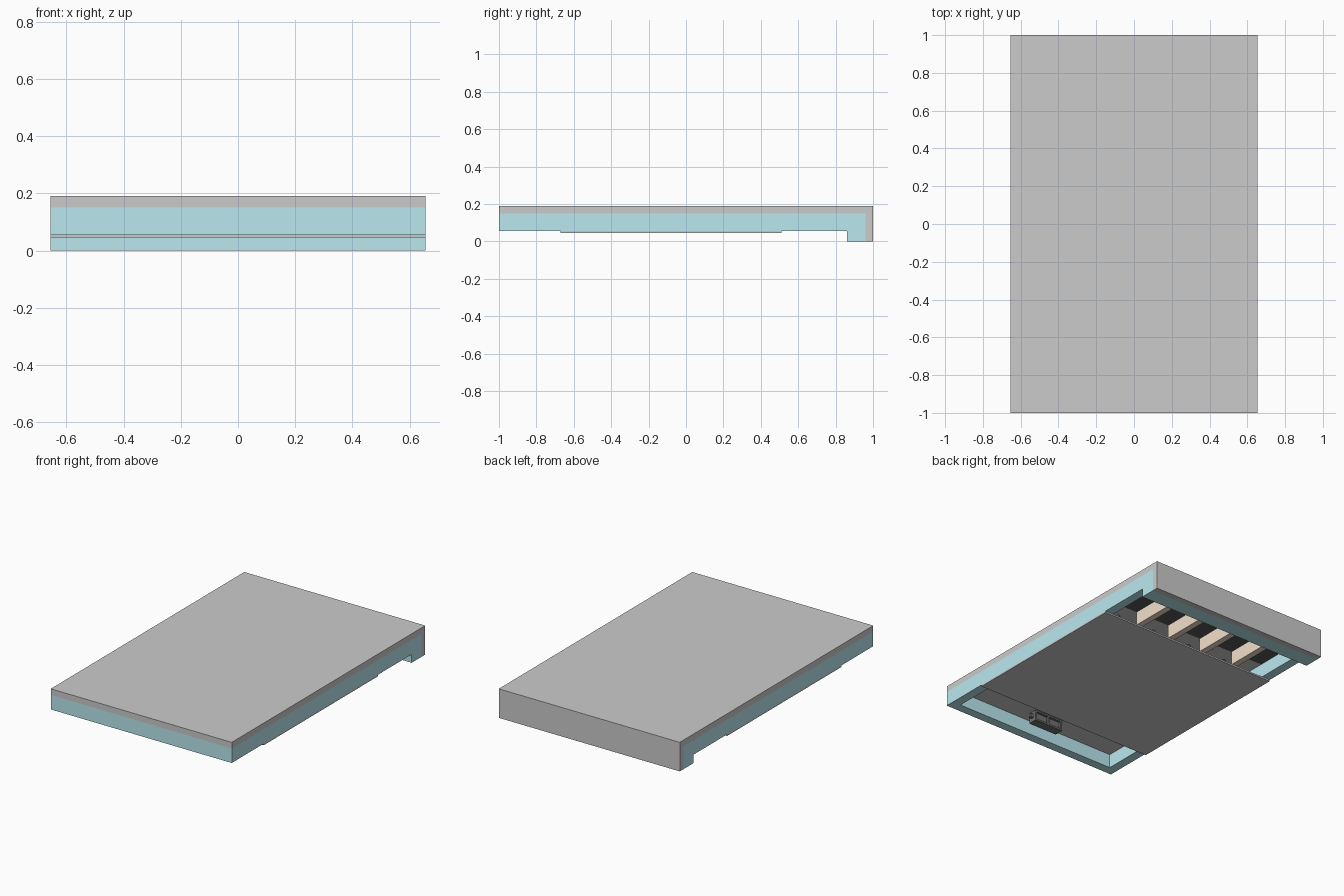
import bpy, bmesh

if "Cube" in bpy.data.objects:
    bpy.data.objects.remove(bpy.data.objects["Cube"])

HW = 0.655      # half width of the whole panel
WALL = 0.06     # frame wall thickness


def material(name, rgb):
    m = bpy.data.materials.new(name)
    m.diffuse_color = (*rgb, 1)
    m.use_nodes = True
    m.node_tree.nodes["Principled BSDF"].inputs["Base Color"].default_value = m.diffuse_color
    return m


TEAL = material("teal", (0.49, 0.81, 0.87))
WOOD = material("wood", (0.89, 0.74, 0.59))
BLACK = material("black", (0.1, 0.1, 0.1))
DARK = material("dark_plastic", (0.16, 0.16, 0.16))


def finish(name, bm, mat=None):
    bmesh.ops.recalc_face_normals(bm, faces=bm.faces)
    me = bpy.data.meshes.new(name)
    bm.to_mesh(me)
    bm.free()
    ob = bpy.data.objects.new(name, me)
    bpy.context.collection.objects.link(ob)
    if mat:
        me.materials.append(mat)
    return ob


def extrude_x(name, profile, mat=None, half=HW):
    """Extrude a (y, z) outline across the width."""
    bm = bmesh.new()
    face = bm.faces.new([bm.verts.new((-half, y, z)) for y, z in profile])
    ext = bmesh.ops.extrude_face_region(bm, geom=[face])
    verts = [v for v in ext["geom"] if isinstance(v, bmesh.types.BMVert)]
    bmesh.ops.translate(bm, verts=verts, vec=(2 * half, 0, 0))
    return finish(name, bm, mat)


def box(name, x, y, z, mat=None):
    """Box from (min, max) ranges."""
    bm = bmesh.new()
    bmesh.ops.create_cube(bm, size=1)
    for v in bm.verts:
        v.co = [r[0] if c < 0 else r[1] for c, r in zip(v.co, (x, y, z))]
    return finish(name, bm, mat)


# Grey outer skin: flat top folded down over the back edge
extrude_x("outer_skin", [(-1, 0.15), (0.96, 0.15), (0.96, 0), (1, 0),
                         (1, 0.19), (-1, 0.19)])

# Teal frame with deep back lip, hollowed out by a cutter
frame = extrude_x("frame", [(-1, 0.055), (0.86, 0.055), (0.86, 0), (0.96, 0),
                            (0.96, 0.15), (-1, 0.15)], TEAL)
IN = HW - WALL
cutter = box("frame_cutter", (-IN, IN), (-1 + WALL, 0.86), (-0.1, 0.3))
cutter.hide_render = True
mod = frame.modifiers.new("hollow", 'BOOLEAN')
mod.operation = 'DIFFERENCE'
mod.solver = 'EXACT'
mod.object = cutter
bpy.context.view_layer.objects.active = frame
bpy.ops.object.modifier_apply(modifier=mod.name)
bpy.data.objects.remove(cutter)

# Bottom cover sheet
box("bottom_cover", (-HW, HW), (-0.67, 0.51), (0.045, 0.055))

# Inner ceiling: grey plate, then black lining in the back bay
box("inner_plate", (-IN, IN), (-1 + WALL, 0.5), (0.146, 0.152))
box("black_lining", (-IN, IN), (0.5, 0.86), (0.146, 0.152), BLACK)

# Wooden slats in the back bay
for i in range(4):
    cx = -0.378 + 0.252 * i
    box(f"wood_slat_{i + 1}", (cx - 0.021, cx + 0.021), (0.5, 0.86),
        (0.056, 0.148), WOOD)

# Bolts on the inner plate
for i in range(4):
    bm = bmesh.new()
    bmesh.ops.create_cone(bm, cap_ends=True, segments=12, radius1=0.013,
                          radius2=0.013, depth=0.012)
    bmesh.ops.translate(bm, verts=bm.verts, vec=(0.455 - 0.28 * i, 0.39, 0.142))
    finish(f"bolt_{i + 1}", bm, BLACK)

# Socket block in the front bay, with two framed openings
box("socket_body", (-0.105, 0.105), (-0.87, -0.825), (0.075, 0.148), DARK)
for i, x in enumerate((-0.105, -0.006, 0.093)):
    box(f"socket_upright_{i + 1}", (x, x + 0.012), (-0.825, -0.81),
        (0.075, 0.148), DARK)
for i, z in enumerate((0.075, 0.136)):
    box(f"socket_rail_{i + 1}", (-0.105, 0.105), (-0.825, -0.81),
        (z, z + 0.012), DARK)
box("socket_tab", (0.105, 0.125), (-0.85, -0.83), (0.1, 0.125), DARK)
